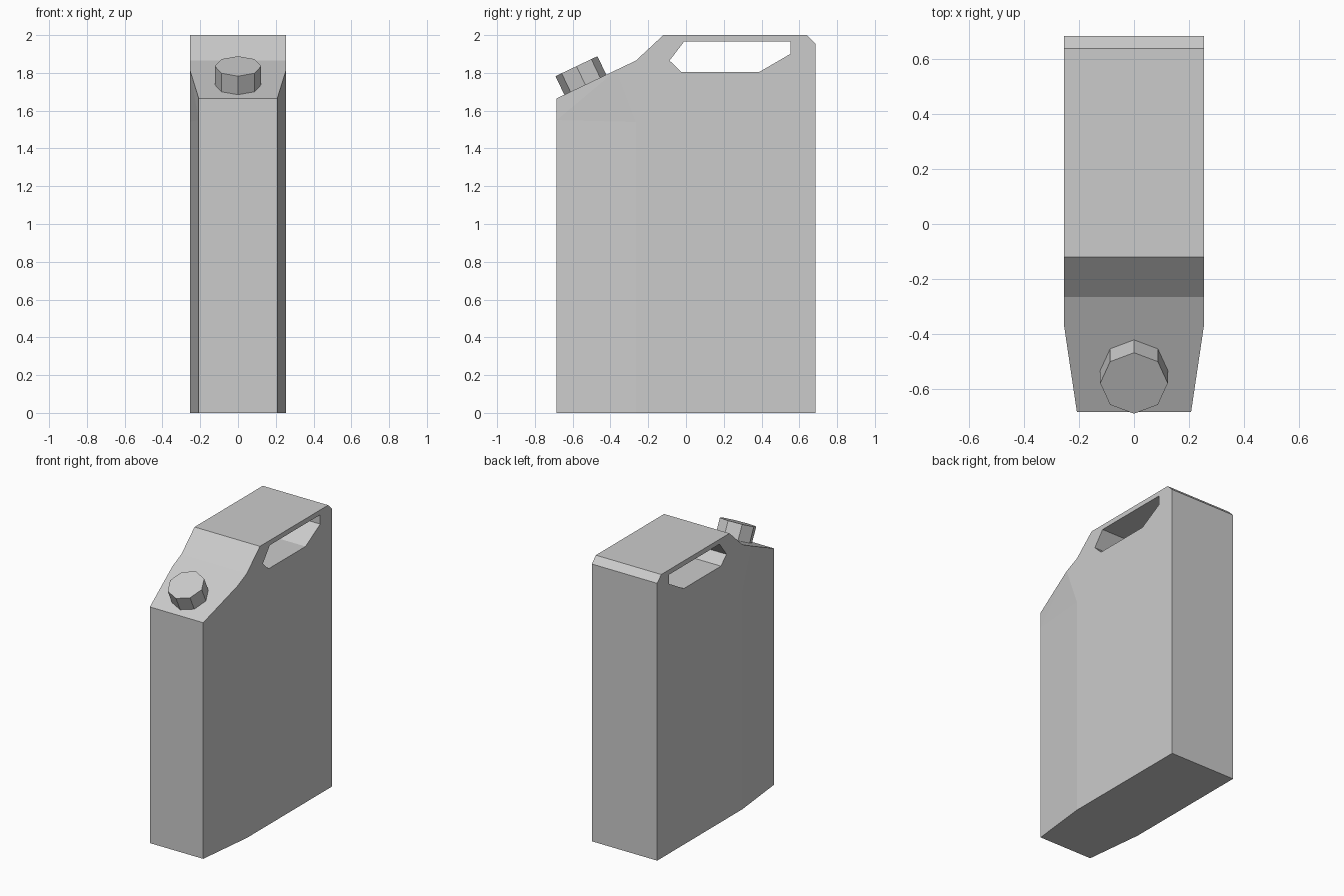
import bpy, bmesh, math

if "Cube" in bpy.data.objects:
    bpy.data.objects.remove(bpy.data.objects["Cube"])

W = 0.255   # body half width
N = 0.208   # half width of the narrowed front


def make_object(name, bm):
    bmesh.ops.recalc_face_normals(bm, faces=bm.faces[:])
    mesh = bpy.data.meshes.new(name)
    bm.to_mesh(mesh)
    bm.free()
    obj = bpy.data.objects.new(name, mesh)
    bpy.context.collection.objects.link(obj)
    return obj


def mirrored_solid(name, points, side_faces):
    """points: (x, y, z) loop mirrored in x and bridged; side_faces index the points."""
    bm = bmesh.new()
    right = [bm.verts.new(p) for p in points]
    left = [bm.verts.new((-x, y, z)) for x, y, z in points]
    for side in (right, left):
        for face in side_faces:
            bm.faces.new([side[i] for i in face])
    return bm, right, left


def bridge(bm, right, left, count):
    for i in range(count):
        j = (i + 1) % count
        bm.faces.new((right[i], right[j], left[j], left[i]))


# Can body: outline loop 0-9, then one inner crease point on each side
outline = [
    (N, -0.685, 0), (N, -0.685, 1.55), (N, -0.685, 1.665),
    (W, -0.368, 1.816), (W, -0.265, 1.865), (W, -0.12, 2.0),
    (W, 0.64, 2.0), (W, 0.685, 1.955), (W, 0.685, 0), (W, -0.265, 0),
]
crease = (W, -0.265, 1.54)
sides = [(0, 1, 10, 9), (1, 3, 10), (1, 2, 3), (3, 4, 5, 6, 7, 8, 9, 10)]
bm, r, l = mirrored_solid("can_body", outline + [crease], sides)
bridge(bm, r, l, len(outline))
body = make_object("can_body", bm)

# Handle opening
hole = [(-0.087, 1.865), (-0.01, 1.966), (0.552, 1.966),
        (0.552, 1.9), (0.388, 1.805), (-0.025, 1.805)]
bm, r, l = mirrored_solid("handle_cutter", [(0.4, y, z) for y, z in hole], [range(6)])
bridge(bm, r, l, 6)
cutter = make_object("handle_cutter", bm)
cutter.hide_render = True
cutter.display_type = 'WIRE'
cut = body.modifiers.new("handle_opening", 'BOOLEAN')
cut.operation = 'DIFFERENCE'
cut.solver = 'EXACT'
cut.object = cutter

# Screw cap, square to the sloping shoulder
tilt = math.atan2(0.2, 0.42)
offset = 0.053
bpy.ops.mesh.primitive_cylinder_add(
    vertices=8, radius=0.123, depth=0.112, rotation=(tilt, 0, 0),
    location=(0, -0.533 - offset * math.sin(tilt), 1.737 + offset * math.cos(tilt)))
bpy.context.object.name = "screw_cap"
